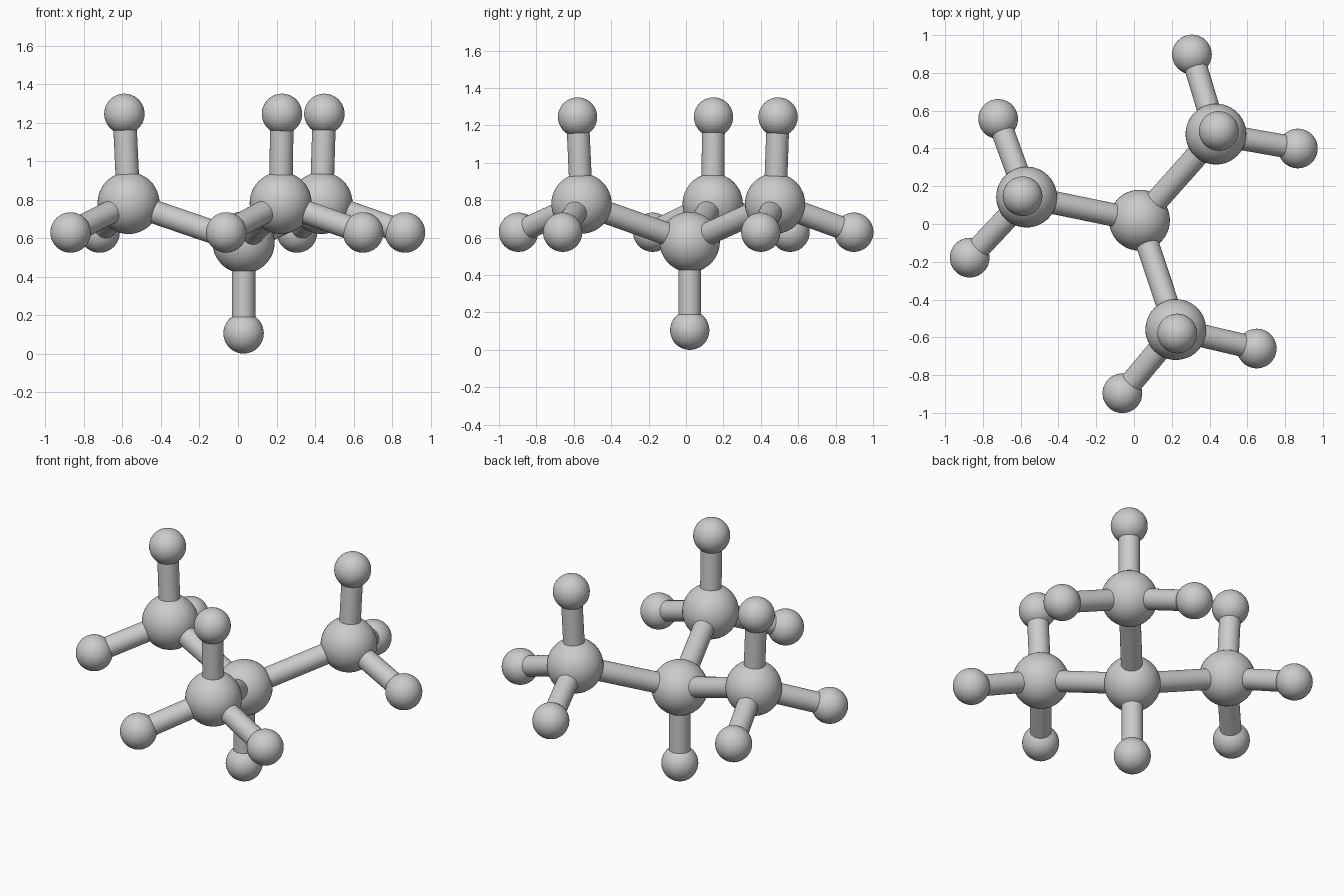
import bpy
from math import radians, cos, sin
from mathutils import Vector

if "Cube" in bpy.data.objects:
    bpy.data.objects.remove(bpy.data.objects["Cube"])

R_LARGE, R_SMALL, R_ROD = 0.161, 0.105, 0.061
HUB = Vector((0.029, 0.020, 0.577))


def ball(name, loc, radius):
    bpy.ops.mesh.primitive_uv_sphere_add(segments=48, ring_count=24, radius=radius, location=loc)
    bpy.context.object.name = name
    bpy.ops.object.shade_smooth()


def rod(name, a, b):
    d = b - a
    bpy.ops.mesh.primitive_cylinder_add(vertices=32, radius=R_ROD, depth=d.length, location=(a + b) / 2)
    o = bpy.context.object
    o.name = name
    o.rotation_euler = d.to_track_quat('Z', 'Y').to_euler()
    bpy.ops.object.shade_smooth_by_angle(angle=radians(40))


def polar(r, deg, z):
    return Vector((r * cos(radians(deg)), r * sin(radians(deg)), z))


# central large ball with the small ball hanging below it
ball("center_ball", HUB, R_LARGE)
foot = Vector((HUB.x, HUB.y, R_SMALL))
ball("bottom_small_ball", foot, R_SMALL)
rod("bottom_rod", HUB, foot)

# three arms, each a large ball carrying three small balls
for i in range(3):
    ang = 48.4 + 120 * i
    arm = HUB + polar(0.61, ang, 0.205)
    ball(f"arm_{i}_large_ball", arm, R_LARGE)
    rod(f"arm_{i}_rod", HUB, arm)
    tips = (polar(0.022, ang, 0.463),            # upright
            polar(0.44, ang - 58.4, -0.153),     # right outward
            polar(0.44, ang + 58.4, -0.153))     # left outward
    for j, t in enumerate(tips):
        ball(f"arm_{i}_small_ball_{j}", arm + t, R_SMALL)
        rod(f"arm_{i}_tip_rod_{j}", arm, arm + t)
